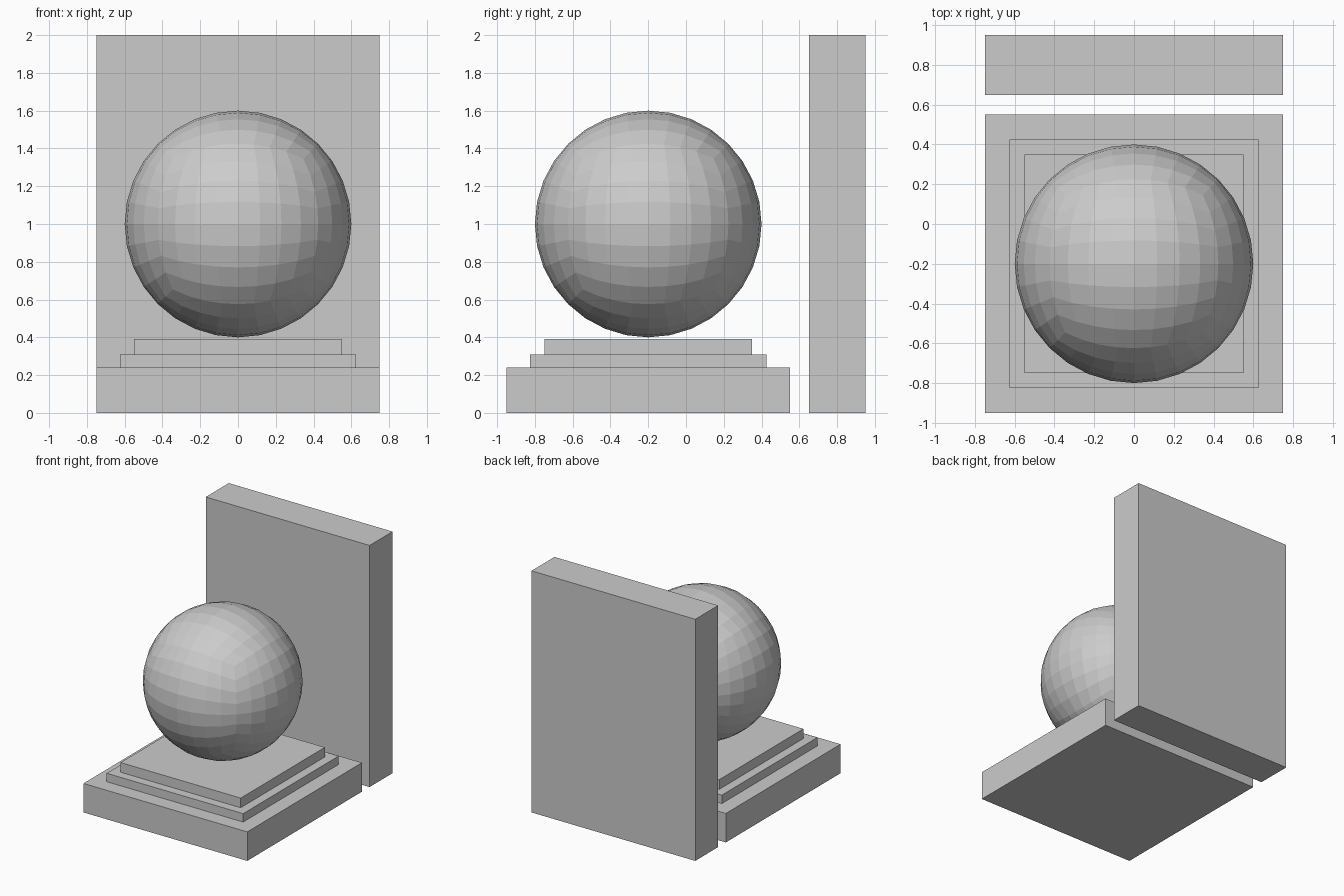
import bpy
import bmesh
from math import pi, tan
from mathutils import Vector

default_cube = bpy.data.objects.get("Cube")
if default_cube:
    bpy.data.objects.remove(default_cube, do_unlink=True)

# Single stone colour
GREY = (0.6, 0.6, 0.6, 1.0)
stone = bpy.data.materials.new("light_grey")
stone.use_nodes = True
stone.diffuse_color = GREY
stone.node_tree.nodes["Principled BSDF"].inputs["Base Color"].default_value = GREY


def add_object(name, bm, location):
    mesh = bpy.data.meshes.new(name)
    bm.to_mesh(mesh)
    bm.free()
    mesh.materials.append(stone)
    obj = bpy.data.objects.new(name, mesh)
    obj.location = location
    bpy.context.collection.objects.link(obj)
    return obj


def add_block(name, width, depth, y, bottom, top):
    bm = bmesh.new()
    bmesh.ops.create_cube(bm, size=1)
    bmesh.ops.scale(bm, vec=(width, depth, top - bottom), verts=bm.verts)
    return add_object(name, bm, (0, y, (bottom + top) / 2))


def add_cube_sphere(name, radius, cuts, location):
    # Subdivided cube, spread to equal angles and pushed out to the radius
    bm = bmesh.new()
    bmesh.ops.create_cube(bm, size=2)
    bmesh.ops.subdivide_edges(bm, edges=bm.edges[:], cuts=cuts, use_grid_fill=True)
    for v in bm.verts:
        v.co = Vector([tan(c * pi / 4) for c in v.co]).normalized() * radius
    return add_object(name, bm, location)


# Stepped pedestal
CENTRE_Y = -0.2
add_block("pedestal_base", 1.5, 1.5, CENTRE_Y, 0, 0.24)
add_block("pedestal_middle_step", 1.25, 1.25, CENTRE_Y, 0.24, 0.31)
add_block("pedestal_top_step", 1.1, 1.1, CENTRE_Y, 0.31, 0.39)

# Faceted ball hovering just above the pedestal
add_cube_sphere("ball", 0.6, 7, (0, CENTRE_Y, 1.0))

# Upright slab behind
add_block("back_slab", 1.5, 0.3, 0.8, 0, 2)
